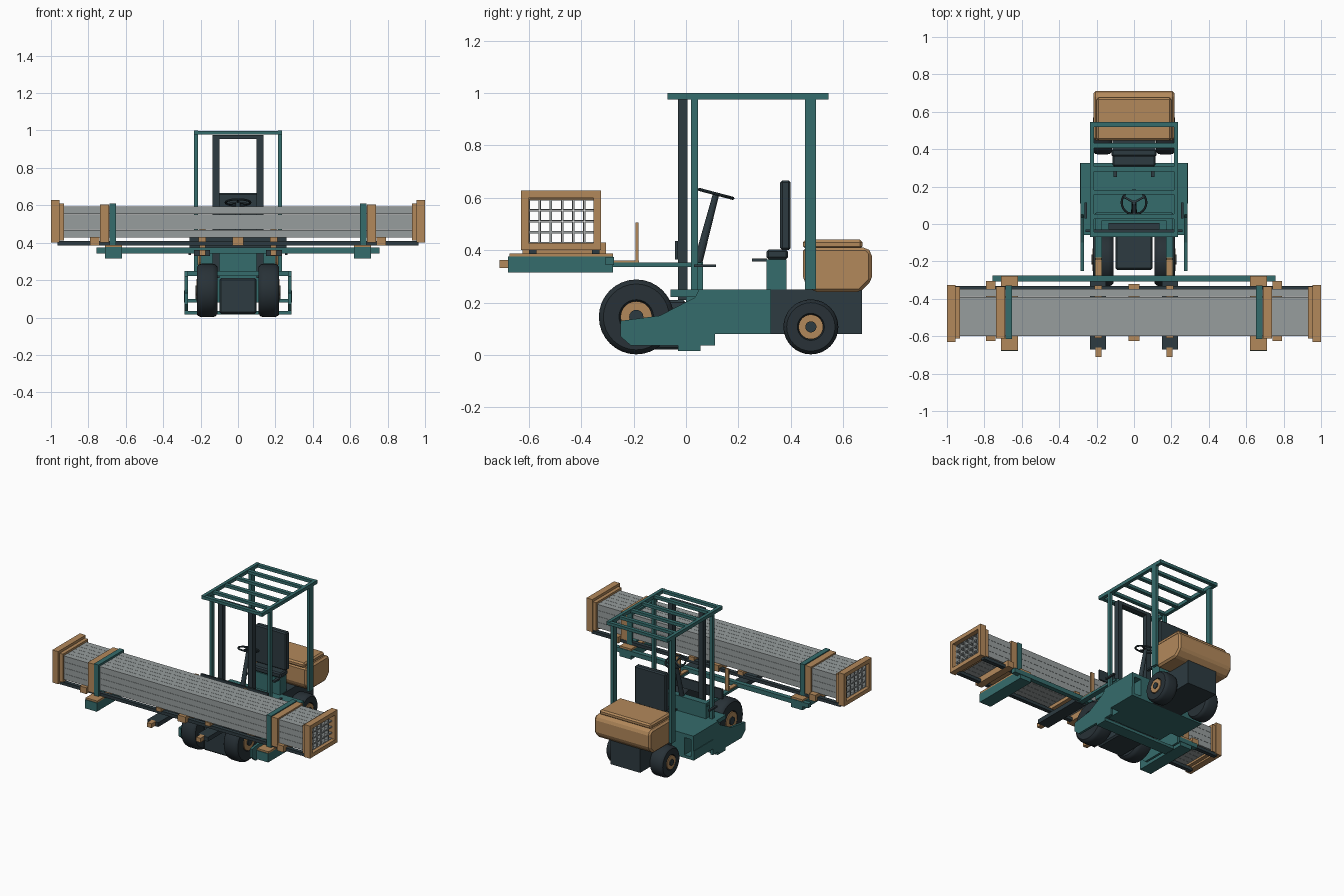
import bpy
import bmesh
from math import pi, radians
from mathutils import Vector, Matrix

cube = bpy.data.objects.get("Cube")
if cube:
    bpy.data.objects.remove(cube)


def make_material(name, colour):
    material = bpy.data.materials.new(name)
    material.use_nodes = True
    rgba = (*colour, 1)
    material.diffuse_color = rgba
    material.node_tree.nodes["Principled BSDF"].inputs["Base Color"].default_value = rgba
    return material


teal = make_material("teal paint", (.036, .15, .15))
dark = make_material("dark slate", (.026, .043, .052))
rubber = make_material("tyre rubber", (.021, .031, .038))
tan = make_material("tan wood", (.45, .25, .105))
grey = make_material("grey steel", (.31, .34, .34))


def finish(name, mesh_data, material, mirrored=False, bevel=0):
    """Turn a bmesh into a named object, with optional bevel and x mirror."""
    bmesh.ops.recalc_face_normals(mesh_data, faces=mesh_data.faces)
    mesh = bpy.data.meshes.new(name)
    mesh_data.to_mesh(mesh)
    mesh_data.free()
    mesh.materials.append(material)
    part = bpy.data.objects.new(name, mesh)
    bpy.context.collection.objects.link(part)
    if bevel:
        modifier = part.modifiers.new("soft edges", "BEVEL")
        modifier.width = bevel
        modifier.segments = 1
    if mirrored:
        modifier = part.modifiers.new("other side", "MIRROR")
        modifier.use_mirror_merge = False
    return part


def add_box(mesh_data, x, y, z):
    spans = (x, y, z)
    centre = Vector([sum(span) / 2 for span in spans])
    size = [span[1] - span[0] for span in spans]
    matrix = Matrix.Translation(centre) @ Matrix.Diagonal((*size, 1))
    bmesh.ops.create_cube(mesh_data, size=1, matrix=matrix)


def box(name, material, x, y, z, mirrored=False, bevel=0):
    """A box from spans; a single x number means a centred half width."""
    if not isinstance(x, tuple):
        x = (-x, x)
    mesh_data = bmesh.new()
    add_box(mesh_data, x, y, z)
    return finish(name, mesh_data, material, mirrored, bevel)


def pair(name, material, x, y, z, bevel=0):
    return box(name, material, x, y, z, True, bevel)


def side_profile(name, material, x, outline, mirrored=False, bevel=0):
    """Extrude a y-z outline along x."""
    mesh_data = bmesh.new()
    face = mesh_data.faces.new([mesh_data.verts.new((x[0], y, z)) for y, z in outline])
    extruded = bmesh.ops.extrude_face_region(mesh_data, geom=[face])["geom"]
    moved = [v for v in extruded if isinstance(v, bmesh.types.BMVert)]
    bmesh.ops.translate(mesh_data, verts=moved, vec=(x[1] - x[0], 0, 0))
    return finish(name, mesh_data, material, mirrored, bevel)


def frame(name, material, x, y, z, wall, mirrored=False):
    """A hollow rectangular ring, open along x."""
    mesh_data = bmesh.new()
    rings = []
    for px in x:
        for inset in (0, wall):
            y0, y1, z0, z1 = y[0] + inset, y[1] - inset, z[0] + inset, z[1] - inset
            corners = ((y0, z0), (y1, z0), (y1, z1), (y0, z1))
            rings.append([mesh_data.verts.new((px, *corner)) for corner in corners])
    near_out, near_in, far_out, far_in = rings
    for a, b in ((near_out, near_in), (near_in, far_in), (far_in, far_out), (far_out, near_out)):
        for i in range(4):
            j = (i + 1) % 4
            mesh_data.faces.new((a[i], a[j], b[j], b[i]))
    return finish(name, mesh_data, material, mirrored)


def lathe(name, material, centre, outline):
    """Spin an (x offset, radius) outline about a sideways axle, on both sides."""
    mesh_data = bmesh.new()
    verts = [mesh_data.verts.new((x, 0, r)) for x, r in outline]
    edges = [mesh_data.edges.new(pair_of) for pair_of in zip(verts, verts[1:])]
    bmesh.ops.spin(mesh_data, geom=verts + edges, axis=(1, 0, 0), cent=(0, 0, 0),
                   angle=2 * pi, steps=32, use_duplicate=False)
    bmesh.ops.remove_doubles(mesh_data, verts=mesh_data.verts, dist=.0001)
    bmesh.ops.translate(mesh_data, verts=mesh_data.verts, vec=centre)
    part = finish(name, mesh_data, material, True)
    bpy.context.view_layer.objects.active = part
    part.select_set(True)
    bpy.ops.object.shade_smooth_by_angle(angle=radians(35))
    part.select_set(False)


def wheel(name, centre, radius, half, hub):
    lathe(name + "_tyre", rubber, centre,
          [(-half, 0), (-half, radius * .88), (-half * .8, radius * .97), (-half * .5, radius),
           (half * .5, radius), (half * .8, radius * .97), (half, radius * .88),
           (half, hub * 1.1), (half - .012, hub), (half - .012, 0)])
    lathe(name + "_hub", tan, centre, [(0, hub), (half + .002, hub), (half + .002, 0)])
    lathe(name + "_hub_cap", dark, centre, [(0, hub * .45), (half + .008, hub * .45), (half + .008, 0)])


# Wheels
wheel("front_wheel", (.165, -.19, .145), .143, .055, .06)
wheel("rear_wheel", (.168, .477, .107), .105, .05, .047)

# Chassis, side skirts and running boards
side_profile("side_skirt", teal, (.268, .285),
             [(-.25, .13), (-.25, .07), (-.21, .035), (-.03, .035), (-.03, .015), (.055, .015),
              (.055, .035), (.11, .035), (.11, .08), (.325, .08), (.325, .25), (.05, .25),
              (.035, .22), (-.1, .15)], mirrored=True)
box("deck_floor", teal, .27, (-.06, .325), (.222, .25))
box("lower_body", teal, .215, (.0, .325), (.08, .222))
pair("running_board", teal, (.2, .27), (.11, .325), (.08, .1))
box("belly_plate", teal, .27, (-.03, .055), (.015, .035))
pair("skirt_step", teal, (.28, .288), (.11, .325), (.08, .145))
box("front_axle_housing", dark, .1, (-.245, .0), (.02, .21), bevel=.01)
box("rear_chassis", dark, .115, (.325, .672), (.08, .25))
box("rear_axle", dark, .13, (.45, .5), (.09, .125))

# Engine cover
cover = [(.447, .285), (.447, .41), (.69, .41), (.71, .39), (.71, .285), (.665, .24), (.49, .24)]
side_profile("engine_cover", tan, (-.217, .217), cover, bevel=.012)
box("engine_cover_lid", tan, .2, (.447, .675), (.405, .44), bevel=.01)

# Seat
box("seat_base", teal, .11, (.308, .383), (.25, .365))
box("seat_cushion", dark, .115, (.308, .39), (.365, .402), bevel=.008)
box("seat_back", dark, .12, (.36, .4), (.4, .666), bevel=.008)
pair("seat_lever", dark, (.09, .11), (.252, .31), (.357, .369))

# Overhead guard
pair("guard_side_rail", teal, (.213, .236), (-.07, .545), (.976, 1.0))
pair("guard_front_post", teal, (.215, .236), (.02, .045), (.25, .98))
pair("guard_rear_post", teal, (.215, .236), (.455, .497), (.25, .98))
for y in (-.057, .04, .17, .295, .42, .532):
    box("guard_cross_bar", teal, .22, (y - .013, y + .013), (.978, .998))

# Mast and carriage
pair("mast_post", dark, (.1, .135), (-.03, .006), (.21, .976))
box("mast_top_bar", dark, .1, (-.03, .006), (.955, .976))
box("carriage_plate", dark, .26, (-.042, -.03), (.365, .435))
box("front_cowl", teal, .2, (.02, .065), (.25, .355))
pair("foot_pedal", dark, (.25, .265), (.03, .115), (.335, .346))

# Steering
column_top = Vector((0, .115, .615))
column_foot = Vector((0, .045, .35))
axis = column_top - column_foot
turn = axis.to_track_quat("Z", "Y").to_matrix().to_4x4()
mesh_data = bmesh.new()
bmesh.ops.create_cone(mesh_data, cap_ends=True, segments=12, radius1=.017, radius2=.012, depth=axis.length,
                      matrix=Matrix.Translation((column_top + column_foot) / 2) @ turn)
finish("steering_column", mesh_data, dark)
bpy.ops.mesh.primitive_torus_add(major_radius=.066, minor_radius=.006, major_segments=24, minor_segments=8)
rim = bpy.context.object
rim.name = "steering_wheel"
rim.matrix_world = Matrix.Translation(column_top) @ turn
rim.data.materials.append(dark)
for angle in (90, 210, 330):
    spoke = box("steering_spoke", dark, (0, .064), (-.005, .005), (-.004, .004))
    spoke.matrix_world = rim.matrix_world @ Matrix.Rotation(radians(angle), 4, "Z")

# Forks, spreader beam and outer arms
pair("main_fork", dark, (.15, .235), (-.67, -.3), (.33, .36))
pair("fork_link", teal, (.172, .208), (-.3, .06), (.335, .352))
pair("fork_tip", tan, (.173, .207), (-.712, -.66), (.332, .362))
pair("fork_strip", tan, (.175, .205), (-.3, -.18), (.352, .36))
pair("fork_stop", tan, (.175, .205), (-.192, -.181), (.352, .505))
box("spreader_beam", teal, .757, (-.307, -.275), (.343, .374))
pair("outer_arm", teal, (.62, .71), (-.68, -.278), (.315, .376))
pair("outer_arm_pad", tan, (.62, .71), (-.675, -.278), (.376, .388))

# Load bearers and runners
for y in (-.585, -.345):
    box("load_runner", dark, .965, (y - .014, y + .014), (.386, .408))
box("middle_bearer", tan, .03, (-.625, -.32), (.386, .43))
pair("outer_bearer", tan, (.74, .79), (-.625, -.305), (.386, .43))
pair("fork_bearer", tan, (.17, .21), (-.61, -.33), (.405, .43))

# Bundle of hollow square tubes
pitch = .0425
for column in range(6):
    for row in range(4):
        y, z = -.6 + column * pitch, .428 + row * pitch * .98
        frame("steel_tube", grey, (-.975, .975), (y, y + .041), (z, z + .0405), .004)

# Straps and end frames
frame("wooden_strap", tan, (.69, .737), (-.612, -.333), (.4, .604), .012, mirrored=True)
frame("steel_strap", teal, (.652, .688), (-.615, -.33), (.385, .609), .014, mirrored=True)
frame("end_collar", tan, (.93, .957), (-.612, -.333), (.412, .61), .014, mirrored=True)
frame("end_frame", tan, (.955, 1.0), (-.63, -.325), (.4, .628), .028, mirrored=True)
